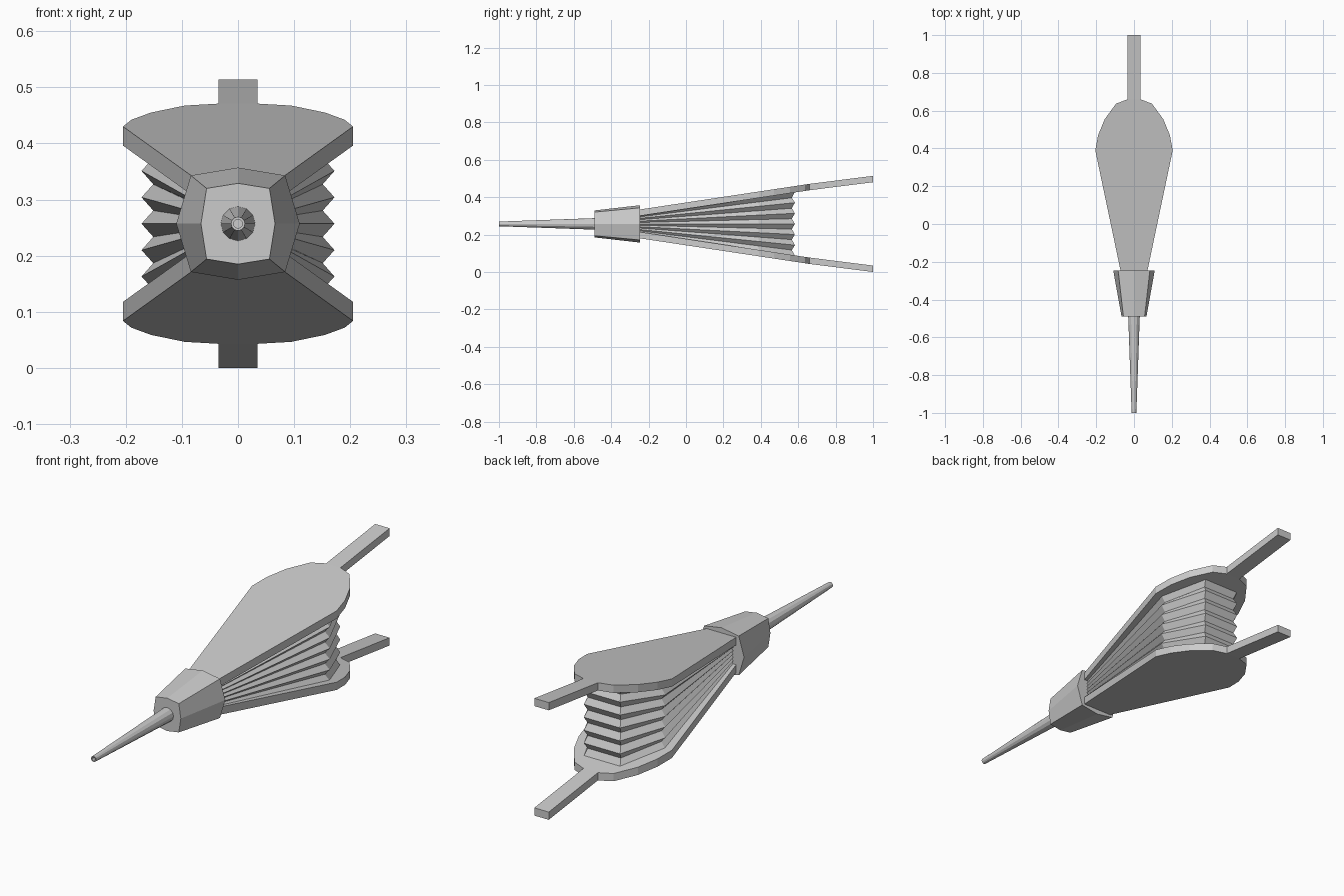
import bpy, bmesh
from math import sin, cos, tau

if "Cube" in bpy.data.objects:
    bpy.data.objects.remove(bpy.data.objects["Cube"])

ZC = 0.257          # height of the centre line
THICK = 0.034       # board thickness


def finish(name, bm):
    bmesh.ops.recalc_face_normals(bm, faces=bm.faces)
    me = bpy.data.meshes.new(name)
    bm.to_mesh(me)
    bm.free()
    ob = bpy.data.objects.new(name, me)
    bpy.context.collection.objects.link(ob)
    return ob


def loft(name, rings, caps=True):
    """Skin a list of equal-length closed rings."""
    bm = bmesh.new()
    vr = [[bm.verts.new(p) for p in ring] for ring in rings]
    n = len(vr[0])
    for a, b in zip(vr, vr[1:]):
        for i in range(n):
            j = (i + 1) % n
            bm.faces.new((a[i], a[j], b[j], b[i]))
    if caps:
        bm.faces.new(vr[0])
        bm.faces.new(vr[-1])
    return finish(name, bm)


def rise(y):
    """Outer board surface height above the centre line."""
    if y <= 0.66:
        return 0.214 + (y - 0.66) * 0.151
    return 0.214 + (y - 0.66) * 0.126


# Boards with handles
def board(name, side):
    half = [(0.06, -0.30), (0.205, 0.39), (0.19, 0.47), (0.155, 0.555),
            (0.095, 0.637), (0.035, 0.66)]
    outline = half + [(-x, y) for x, y in reversed(half)]
    bm = bmesh.new()
    vs = [bm.verts.new((x, y, ZC + side * rise(y))) for x, y in outline]
    bm.faces.new(vs)
    end = [bm.verts.new((x, 1.0, ZC + side * rise(1.0))) for x in (0.035, -0.035)]
    bm.faces.new((vs[5], end[0], end[1], vs[6]))
    ext = bmesh.ops.extrude_face_region(bm, geom=bm.faces[:], use_keep_orig=True)
    moved = [g for g in ext["geom"] if isinstance(g, bmesh.types.BMVert)]
    bmesh.ops.translate(bm, verts=moved, vec=(0, 0, -side * THICK))
    # remove the seam wall inside the board, if one was made
    inner = [f for f in bm.faces
             if all(abs(v.co.y - 0.66) < 1e-4 and abs(v.co.x) < 0.04 for v in f.verts)]
    bmesh.ops.delete(bm, geom=inner, context='FACES_ONLY')
    finish(name, bm)


board("top_board", 1)
board("bottom_board", -1)

# Pleated leather: folds alternate between an outer and an inner outline
outer = [(0.052, -0.28), (0.172, 0.39), (0.088, 0.582)]
inner = [(0.044, -0.28), (0.151, 0.385), (0.08, 0.566)]
LEVELS = 12
rings = []
for k in range(LEVELS + 1):
    half = inner if k % 2 else outer
    t = 2 * k / LEVELS - 1
    rings.append([(x, y, ZC + t * (rise(y) - THICK + 0.002))
                  for x, y in half + [(-x, y) for x, y in reversed(half)]])
loft("bellows_leather", rings)


# Eight-sided collar
def collar_ring(y, side, cx, cz, top):
    q = [(0, top), (cx, cz), (side, 0), (cx, -cz), (0, -top),
         (-cx, -cz), (-side, 0), (-cx, cz)]
    return [(x, y, ZC + z) for x, z in q]


loft("collar", [collar_ring(-0.49, 0.066, 0.056, 0.063, 0.072),
                collar_ring(-0.245, 0.11, 0.084, 0.086, 0.1)])


# Tapered nozzle with a recessed opening
def circle(y, r, n=12):
    return [(r * cos(tau * i / n), y, ZC + r * sin(tau * i / n)) for i in range(n)]


loft("nozzle", [circle(-0.48, 0.031), circle(-1.0, 0.0125),
                circle(-1.0, 0.008), circle(-0.95, 0.008)])
